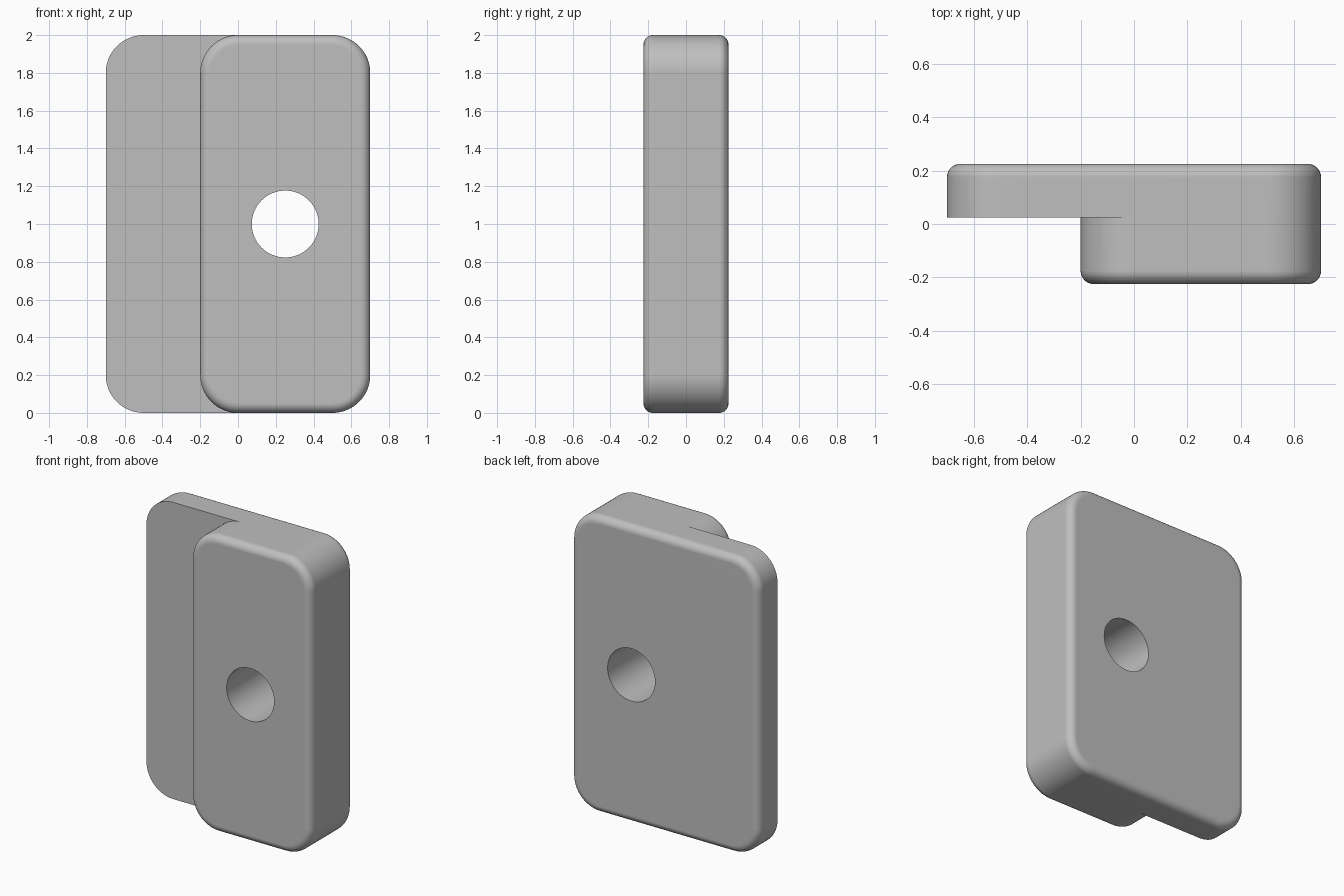
import bpy, bmesh
from math import sin, cos, pi

cube = bpy.data.objects.get("Cube")
if cube:
    bpy.data.objects.remove(cube)

RIGHT, HEIGHT, CORNER, FILLET = 0.7, 2.0, 0.2, 0.05
BACK, STEP, FRONT = 0.225, 0.025, -0.225
PLATE_LEFT, BLOCK_LEFT = -0.7, -0.2
ARC, ROUND = 16, 8

grey = bpy.data.materials.new("plain grey")
grey.use_nodes = True
colour = (0.52, 0.52, 0.52, 1)
grey.diffuse_color = colour
grey.node_tree.nodes["Principled BSDF"].inputs["Base Color"].default_value = colour

bm = bmesh.new()


def arc(cx, cz, radius, quarter):
    angles = [(quarter + i / ARC) * pi / 2 for i in range(ARC + 1)]
    return [(cx + radius * cos(a), cz + radius * sin(a)) for a in angles]


def outline(left, inset=0.0):
    """Rounded upright rectangle, with points where the block's top and bottom begin."""
    r = CORNER - inset
    hi, lo = HEIGHT - CORNER, CORNER
    right = arc(RIGHT - CORNER, lo, r, 3) + arc(RIGHT - CORNER, hi, r, 0)
    rest = arc(left + CORNER, hi, r, 1) + arc(left + CORNER, lo, r, 2)
    if left < BLOCK_LEFT:
        seam = BLOCK_LEFT + CORNER
        return right + [(seam, HEIGHT - inset)] + rest + [(seam, inset)]
    return right + rest


def ring(points, y):
    return [bm.verts.new((x, y, z)) for x, z in points]


def skin(a, b):
    for i in range(len(a)):
        j = (i + 1) % len(a)
        bm.faces.new((a[i], a[j], b[j], b[i]))


def rounded_side(base, left, y_end, direction):
    """Straight wall followed by a quarter-round edge; returns the last ring."""
    previous = base
    for i in range(ROUND + 1):
        a = i / ROUND * pi / 2
        y = y_end - direction * FILLET * (1 - sin(a))
        current = ring(outline(left, FILLET * (1 - cos(a))), y)
        skin(previous, current)
        previous = current
    return previous


def loop_edges(loop):
    return [bm.edges.get((v, loop[(i + 1) % len(loop)])) or
            bm.edges.new((v, loop[(i + 1) % len(loop)])) for i, v in enumerate(loop)]


# Wide back plate and narrower front block share their right-hand wall
plate_base = ring(outline(PLATE_LEFT), STEP)
n = 2 * (ARC + 1)
block_left = ring(outline(BLOCK_LEFT)[n + 1:-1], STEP)
block_base = plate_base[:n] + [plate_base[n]] + block_left + [plate_base[-1]]
plate_cap = rounded_side(plate_base, PLATE_LEFT, BACK, 1)
block_cap = rounded_side(block_base, BLOCK_LEFT, FRONT, -1)

# Flat step face left of the block
bm.faces.new(plate_base[n:] + block_left[::-1])

# Through hole and the two faces around it
circle = [(0.25 + 0.177 * cos(i * pi / 32), 1 + 0.177 * sin(i * pi / 32)) for i in range(64)]
hole_back, hole_front = ring(circle, BACK), ring(circle, FRONT)
skin(hole_back, hole_front)
for cap, hole in ((plate_cap, hole_back), (block_cap, hole_front)):
    bmesh.ops.triangle_fill(bm, edges=loop_edges(cap) + loop_edges(hole), use_beauty=True)

bmesh.ops.recalc_face_normals(bm, faces=bm.faces)
mesh = bpy.data.meshes.new("stepped_block")
bm.to_mesh(mesh)
bm.free()
mesh.materials.append(grey)
body = bpy.data.objects.new("stepped_block", mesh)
bpy.context.collection.objects.link(body)

# Smooth rounds, crisp step and hole rims
bpy.ops.object.select_all(action="DESELECT")
body.select_set(True)
bpy.context.view_layer.objects.active = body
bpy.ops.object.shade_smooth_by_angle(angle=pi / 6)
weighted = body.modifiers.new("flat_face_shading", "WEIGHTED_NORMAL")
weighted.keep_sharp = True
